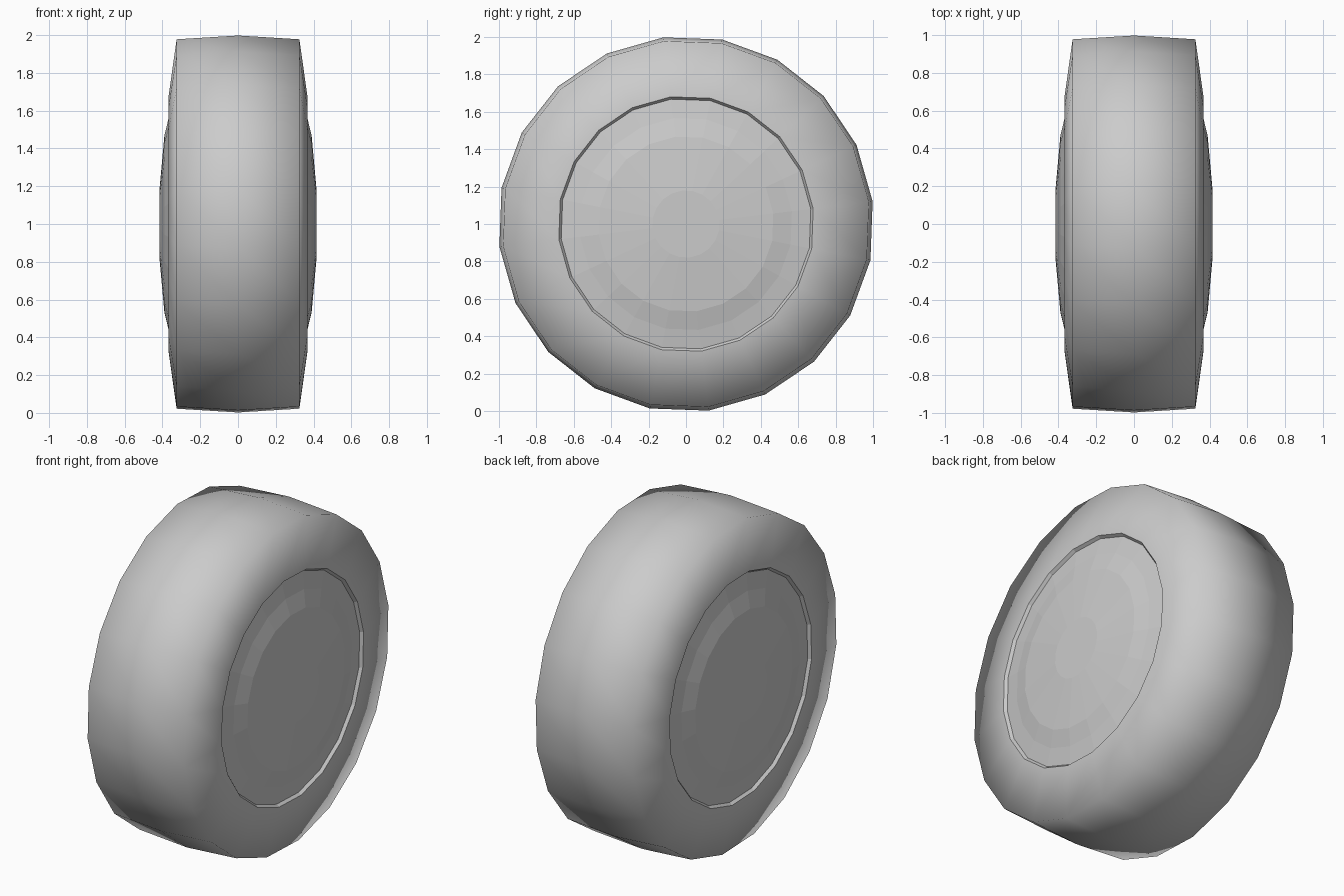
import bpy
import bmesh
from math import cos, sin, pi, radians

SIDES = 20
TURN = radians(6.9)

if "Cube" in bpy.data.objects:
    bpy.data.objects.remove(bpy.data.objects["Cube"])

grey = bpy.data.materials.new("plain grey")
grey.use_nodes = True
colour = (0.6, 0.6, 0.6, 1)
grey.diffuse_color = colour
grey.node_tree.nodes["Principled BSDF"].inputs["Base Color"].default_value = colour


def lathe(name, profile, smooth):
    """Spin (x, radius) points around the axle; radius 0 closes to a point."""
    bm = bmesh.new()
    rings = []
    for x, r in profile:
        if r == 0:
            rings.append([bm.verts.new((x, 0, 1))] * SIDES)
            continue
        angles = [TURN + 2 * pi * i / SIDES for i in range(SIDES)]
        rings.append([bm.verts.new((x, r * cos(a), 1 + r * sin(a))) for a in angles])
    for a, b in zip(rings, rings[1:]):
        for i in range(SIDES):
            j = (i + 1) % SIDES
            bm.faces.new(list(dict.fromkeys((a[i], a[j], b[j], b[i]))))
    bmesh.ops.recalc_face_normals(bm, faces=bm.faces)
    # Open profiles need their outward direction checked
    outer = max(bm.faces, key=lambda f: abs(f.calc_center_median().x))
    if outer.normal.x * outer.calc_center_median().x < 0:
        bmesh.ops.reverse_faces(bm, faces=bm.faces)
    mesh = bpy.data.meshes.new(name)
    bm.to_mesh(mesh)
    bm.free()
    mesh.materials.append(grey)
    mesh.polygons.foreach_set("use_smooth", [smooth] * len(mesh.polygons))
    obj = bpy.data.objects.new(name, mesh)
    bpy.context.collection.objects.link(obj)


# Tyre: slightly crowned tread and tapering sidewalls
half = [(0.367, 0.685), (0.325, 0.985)]
lathe("tyre", [(-x, r) for x, r in half] + [(0, 1.005)] + half[::-1], True)

# Each hub: narrow sloping lip, shallow step and domed cap
for side, s in (("left", 1), ("right", -1)):
    lathe(side + "_rim_lip", [(s * 0.367, 0.685), (s * 0.35, 0.672)], False)
    cap = [(0.35, 0.672), (0.366, 0.57), (0.39, 0.47), (0.416, 0.18), (0.416, 0)]
    lathe(side + "_hub_cap", [(s * x, r) for x, r in cap], False)
